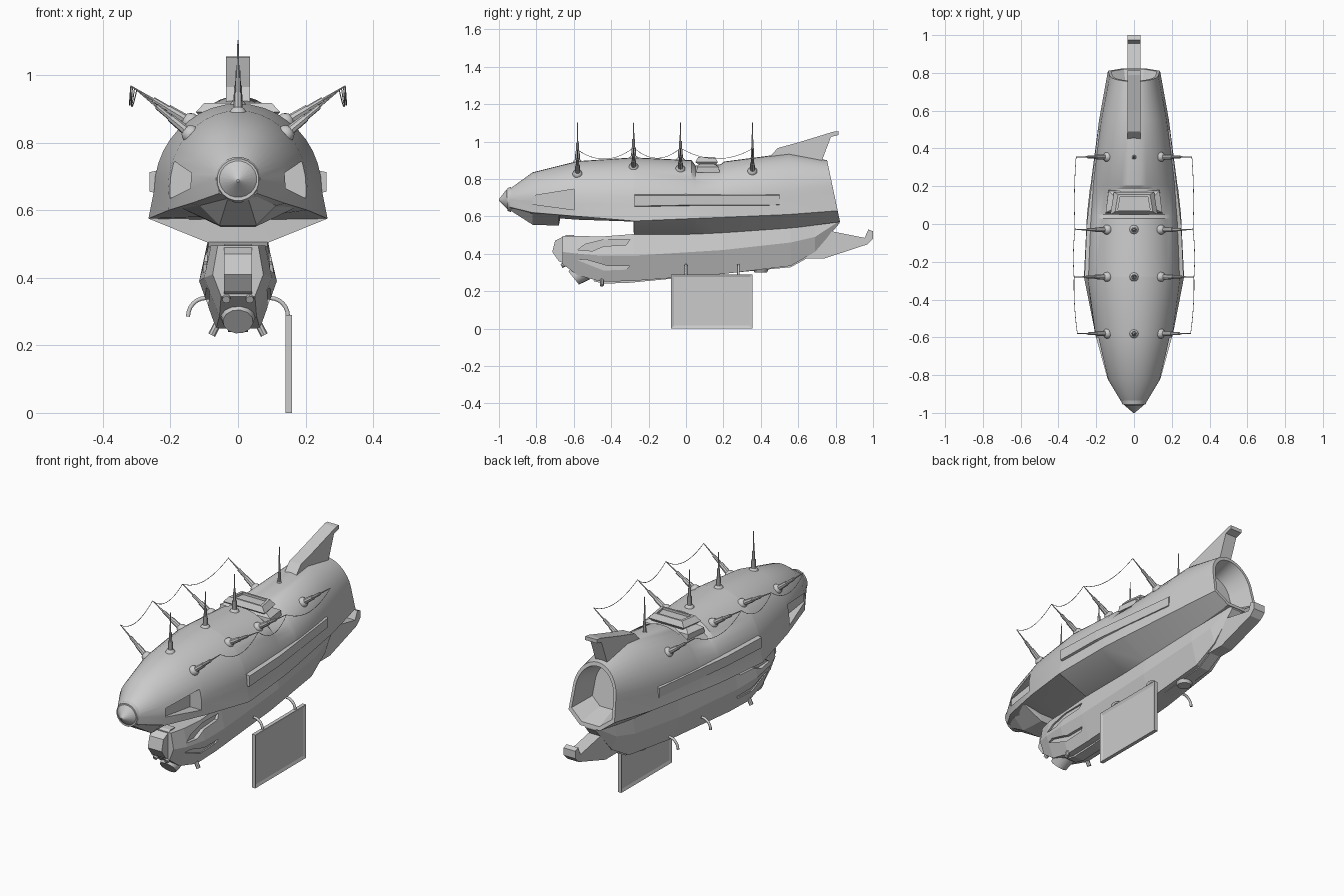
import bpy, bmesh, math
from mathutils import Vector

if "Cube" in bpy.data.objects:
    bpy.data.objects.remove(bpy.data.objects["Cube"])


def add(name, bm, smooth=None):
    bmesh.ops.recalc_face_normals(bm, faces=bm.faces)
    me = bpy.data.meshes.new(name)
    bm.to_mesh(me)
    bm.free()
    ob = bpy.data.objects.new(name, me)
    bpy.context.collection.objects.link(ob)
    if smooth:
        shade(ob, smooth)
    return ob


def shade(ob, deg):
    bpy.ops.object.select_all(action='DESELECT')
    ob.select_set(True)
    bpy.context.view_layer.objects.active = ob
    bpy.ops.object.shade_smooth_by_angle(angle=math.radians(deg))


def loft(name, rings, smooth=None):
    bm = bmesh.new()
    vs = [[bm.verts.new(p) for p in r] for r in rings]
    n = len(rings[0])
    for a, b in zip(vs, vs[1:]):
        for i in range(n):
            j = (i + 1) % n
            bm.faces.new((a[i], a[j], b[j], b[i]))
    bm.faces.new(vs[0])
    bm.faces.new(vs[-1])
    return add(name, bm, smooth)


def prism(name, prof, x0, x1):
    """Side profile (y, z) extruded across x."""
    return loft(name, [[(x, y, z) for y, z in prof] for x in (x0, x1)])


def mirror_ring(half):
    """Half section, running from the top centre side down, closed by mirroring."""
    return half + [(-x, y, z) for x, y, z in reversed(half) if x > 1e-6]


def rod(name, p, q, r0, r1, seg=8):
    p, q = Vector(p), Vector(q)
    u = (q - p).normalized()
    a = u.orthogonal().normalized()
    b = u.cross(a)
    ang = [2 * math.pi * i / seg for i in range(seg)]
    return loft(name, [[c + (a * math.cos(t) + b * math.sin(t)) * r for t in ang]
                       for c, r in ((p, r0), (q, r1))], 40 if seg > 6 else None)


def tube(name, pts, r):
    cu = bpy.data.curves.new(name, 'CURVE')
    cu.dimensions = '3D'
    cu.bevel_depth, cu.bevel_resolution, cu.use_fill_caps = r, 1, True
    sp = cu.splines.new('POLY')
    sp.points.add(len(pts) - 1)
    for s, p in zip(sp.points, pts):
        s.co = (*p, 1)
    ob = bpy.data.objects.new(name, cu)
    bpy.context.collection.objects.link(ob)


def cut(ob, prof, x0, x1):
    for s in (1, -1):
        c = prism("cutter", prof, s * x0, s * x1)
        c.hide_render = True
        m = ob.modifiers.new("cut", 'BOOLEAN')
        m.operation, m.solver, m.object = 'DIFFERENCE', 'EXACT', c
        bpy.context.view_layer.objects.active = ob
        bpy.ops.object.modifier_apply(modifier=m.name)
        bpy.data.objects.remove(c)


# Main hull: y, top z, dome half-width, dome base z, flange x, flange z, keel x, keel z
hull_st = [
    (-.945, .745, .065, .69, .055, .65, .03, .635),
    (-.82, .835, .14, .68, .14, .62, .06, .60),
    (-.58, .895, .207, .665, .205, .60, .07, .582),
    (-.281, .915, .248, .66, .265, .575, .08, .572),
    (-.279, .915, .248, .66, .265, .575, .08, .50),
    (.03, .90, .235, .665, .25, .588, .08, .50),
    (.05, .872, .234, .667, .249, .589, .08, .50),
    (.185, .878, .222, .672, .234, .594, .08, .507),
    (.205, .893, .22, .675, .23, .595, .08, .508),
    (.55, .938, .175, .70, .185, .61, .07, .535),
    (.79, .90, .13, .74, .138, .63, .06, .57)]


def hull_ring(s):
    y, zt, w, zm, wf, zf, wb, zb = s
    half = [(w * math.sin(t), y, zm + (zt - zm) * math.cos(t))
            for t in (math.pi / 2 * i / 10 for i in range(11))]
    return mirror_ring(half + [(wf, y, zf), (wb, y, zb)])


rings = [hull_ring(s) for s in hull_st]
# slanted stern with a recessed funnel
rings[-1] = [(x, y + (.73 - z) * .21, z) for x, y, z in rings[-1]]
for k, dy in ((.88, 0), (.66, -.13)):
    rings.append([(x * k, y + dy - (z - .73) * (k - 1) * .21, .73 + (z - .73) * k)
                  for x, y, z in rings[len(hull_st) - 1]])
hull = loft("hull", rings)
cut(hull, [(-.82, .71), (-.6, .745), (-.6, .635), (-.82, .665)], .132, .35)
shade(hull, 28)

rod("nose_ring", (0, -.955, .69), (0, -.935, .69), .062, .068, 20)
rod("nose_cone", (0, -1, .687), (0, -.955, .69), .004, .056, 20)

# Chin wedge below the nose
loft("chin", [mirror_ring([(a, y, z0), (b, y, z1)]) for y, a, z0, b, z1 in
              ((-.945, .055, .66, .03, .635), (-.82, .13, .63, .055, .555), (-.68, .165, .605, .05, .55),
               (-.675, .165, .605, .06, .575))])

# Long wedge panels and slit ribs along the sides
for s in (1, -1):
    loft("side_panel", [[(s * x, y, z) for x, z in ((xi, zh + .015), (xo, zh), (xo, zl), (xi, zl - .015))]
                        for y, xi, xo, zh, zl in ((-.275, .2, .262, .712, .655),
                                                  (0, .2, .25, .712, .66), (.5, .165, .19, .712, .662))])

# Deck hatch on top
loft("hatch_base", [[(-w, y0, z), (w, y0, z), (w * .9, y1, z), (-w * .9, y1, z)]
                    for w, y0, y1, z in ((.15, .055, .18, .835), (.15, .06, .175, .865), (.12, .075, .15, .88))])
loft("hatch_roof", [[(-w, y0, z), (w, y0, z), (w * .85, y1, z), (-w * .85, y1, z)]
                    for w, y0, y1, z in ((.11, .07, .16, .875), (.125, .05, .17, .89), (.1, .065, .155, .917),
                                         (.085, .075, .145, .917), (.085, .075, .145, .905))])

# Tail fins
prism("upper_fin", [(.45, .92), (.49, .965), (.6, .995), (.79, 1.053), (.815, 1.055), (.815, 1.035),
                    (.775, 1.025), (.72, .88)], -.035, .035)
prism("lower_fin", [(.62, .375), (.74, .375), (.97, .45), (1, .48), (1, .52), (.975, .53),
                    (.955, .485), (.83, .51), (.68, .54)], -.035, .035)

# Gondola: y, top x, top z, middle x, middle z, bottom x, bottom z
gond = loft("gondola", [mirror_ring([(a, y, z0), (b, y, z1), (c, y, z2)]) for y, a, z0, b, z1, c, z2 in (
    (-.66, .06, .495, .075, .41, .05, .345), (-.58, .08, .495, .10, .40, .055, .285),
    (-.45, .088, .492, .115, .39, .065, .25), (-.28, .088, .505, .115, .39, .065, .255),
    (.2, .085, .53, .105, .42, .06, .292), (.56, .07, .555, .085, .46, .05, .335),
    (.69, .055, .565, .065, .49, .04, .41), (.82, .035, .585, .04, .575, .03, .562))])
cut(gond, [(-.58, .42), (-.54, .45), (-.44, .475), (-.3, .475), (-.32, .448), (-.44, .44), (-.5, .415)], .084, .2)
cut(gond, [(-.58, .365), (-.54, .37), (-.42, .335), (-.3, .335), (-.32, .315), (-.44, .31)], .08, .2)
prism("bow_window", [(-.64, .5), (-.70, .47), (-.715, .41), (-.68, .36), (-.6, .33), (-.6, .5)], -.042, .042)
prism("keel_rail", [(-.5, .255), (-.44, .24), (-.3, .245), (.56, .328), (.7, .405), (.7, .43), (.5, .36)],
      -.03, .03)
rod("belly_lamp_front", (0, -.6, .27), (0, -.55, .31), .045, .06, 12)
rod("belly_lamp_rear", (0, .4, .3), (0, .4, .34), .035, .055, 12)

for s in (1, -1):
    rod("bow_peg", (s * .035, -.665, .335), (s * .03, -.60, .37), .012, .012)
    rod("belly_peg", (s * .078, -.45, .23), (s * .055, -.45, .275), .011, .011)
    # Curved hooks, for the sign on one side
    for y in (0, .28):
        pts = [(s * (.095 + .053 * math.sin(t)), y, .285 + .055 * math.cos(t))
               for t in (math.pi / 2 * i / 6 for i in range(7))]
        tube("sign_hook", pts, .007)

# Hanging sign with inset faces
bm = bmesh.new()
bmesh.ops.create_cube(bm, size=1)
for v in bm.verts:
    v.co = (.15 + v.co.x * .02, .1375 + v.co.y * .435, .145 + v.co.z * .29)
faces = [f for f in bm.faces if abs(f.normal.x) > .9]
bmesh.ops.inset_individual(bm, faces=faces, thickness=.022)
for f in faces:
    for v in f.verts:
        v.co.x += .006 if v.co.x < .15 else -.006
add("sign", bm)


# Masts
def mast(base, d, n, post=.11, thick=1):
    base, d = Vector(base), Vector(d).normalized()
    bm = bmesh.new()
    bmesh.ops.create_uvsphere(bm, u_segments=12, v_segments=8, radius=.027 * thick)
    bmesh.ops.translate(bm, verts=bm.verts, vec=base)
    add("mast_ball", bm, 60)
    rod("mast_socket", base, base + d * post * .6, .015 * thick, .012 * thick)
    rod("mast_post", base + d * post * .5, base + d * post, .009 * thick, .008 * thick)
    tip = base + d * n
    rod("mast_needle", base + d * post * .9, tip, .0045, .002, 6)
    return tip


masts = [(-.58, .895, .207, .665), (-.28, .915, .248, .66), (-.03, .905, .24, .665), (.355, .913, .2, .685)]
for y, zt, w, zm in masts:
    mast((0, y, zt - .012), (0, 0, 1), 1.115 - zt, .11, .95 if y < .3 else .6)
for s in (1, -1):
    tips = []
    for y, zt, w, zm in masts:
        z = zm + (zt - zm) * math.sqrt(1 - (.14 / w) ** 2) - .01
        tips.append(mast((s * .14, y, z), (s * .165, 0, .96 - z), .207, .13))
    # Sagging wires between the tips
    for a, b in zip(tips, tips[1:]):
        pts = []
        for i in range(13):
            t = i / 12
            p = a.lerp(b, t)
            sag = 4 * t * (1 - t)
            pts.append((p.x + s * .006 * sag, p.y, p.z - .055 * sag))
        tube("wire", pts, .0015)
